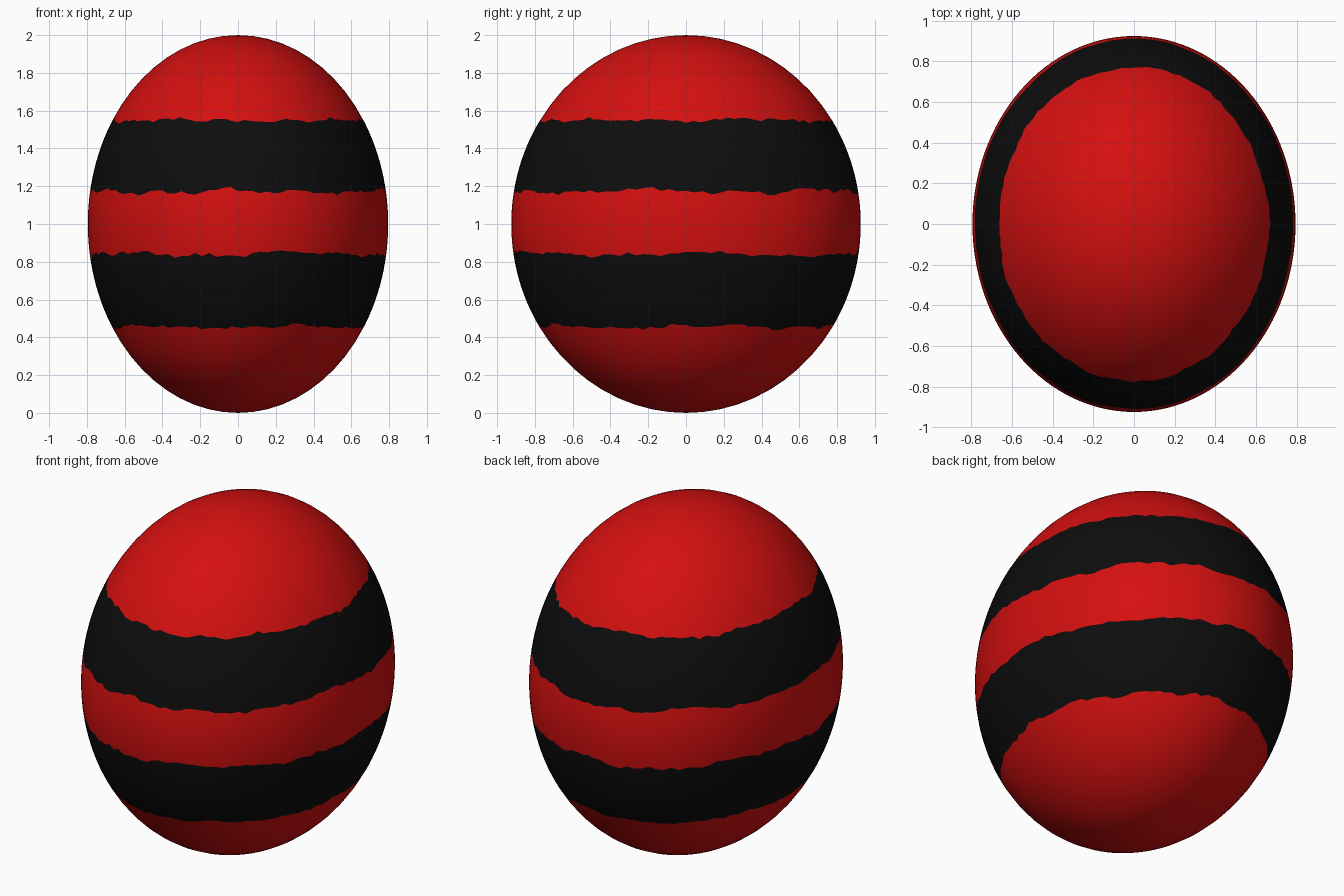
import bpy, bmesh, math, random

random.seed(7)
if "Cube" in bpy.data.objects:
    bpy.data.objects.remove(bpy.data.objects["Cube"], do_unlink=True)


def make_material(name, rgb):
    mat = bpy.data.materials.new(name)
    mat.use_nodes = True
    mat.diffuse_color = (*rgb, 1)
    bsdf = mat.node_tree.nodes["Principled BSDF"]
    bsdf.inputs["Base Color"].default_value = (*rgb, 1)
    bsdf.inputs["Roughness"].default_value = 0.6
    return mat


RADII = (0.795, 0.925, 1.0)
SEGMENTS = 128
ROWS = 10                                   # face rows per colour band
EDGES = [2.0, 1.548, 1.172, 0.84, 0.455, 0.0]   # band limits, top to bottom


def point(theta, phi):
    return (RADII[0] * math.sin(theta) * math.cos(phi),
            RADII[1] * math.sin(theta) * math.sin(phi),
            1 + RADII[2] * math.cos(theta))


def ragged_edge():
    """Small uneven offsets around one stripe edge."""
    p, q = random.uniform(0, 6), random.uniform(0, 6)
    return [0.008 * math.sin(5 * a + p) + 0.006 * math.sin(13 * a + q)
            + random.uniform(-0.011, 0.011)
            for a in (math.tau * i / SEGMENTS for i in range(SEGMENTS))]


# Rings of an ellipsoid, with rings lying exactly on the ragged stripe edges
bm = bmesh.new()
angles = [math.acos(max(-1, min(1, z - 1))) for z in EDGES]
rings, bands = [], []
for band in range(5):
    for row in range(ROWS):
        theta = angles[band] + (angles[band + 1] - angles[band]) * row / ROWS
        if theta == 0:
            continue                        # the pole is closed by a fan
        on_edge = band > 0 and row == 0
        offset = ragged_edge() if on_edge else [0] * SEGMENTS
        rings.append([bm.verts.new(point(theta + offset[i], math.tau * i / SEGMENTS))
                      for i in range(SEGMENTS)])
        bands.append(band)

top = bm.verts.new(point(0, 0))
bottom = bm.verts.new(point(math.pi, 0))
for i in range(SEGMENTS):
    j = (i + 1) % SEGMENTS
    bm.faces.new((top, rings[0][i], rings[0][j]))
    bm.faces.new((bottom, rings[-1][j], rings[-1][i]))
    for upper, lower, band in zip(rings, rings[1:], bands):
        face = bm.faces.new((upper[i], lower[i], lower[j], upper[j]))
        face.material_index = band % 2      # every second band is black
for face in bm.faces:
    face.smooth = True
bmesh.ops.recalc_face_normals(bm, faces=bm.faces[:])

mesh = bpy.data.meshes.new("striped_egg_body")
bm.to_mesh(mesh)
bm.free()
mesh.materials.append(make_material("red", (0.66, 0.005, 0.005)))
mesh.materials.append(make_material("black", (0.004, 0.004, 0.004)))
body = bpy.data.objects.new("striped_egg_body", mesh)
bpy.context.collection.objects.link(body)
